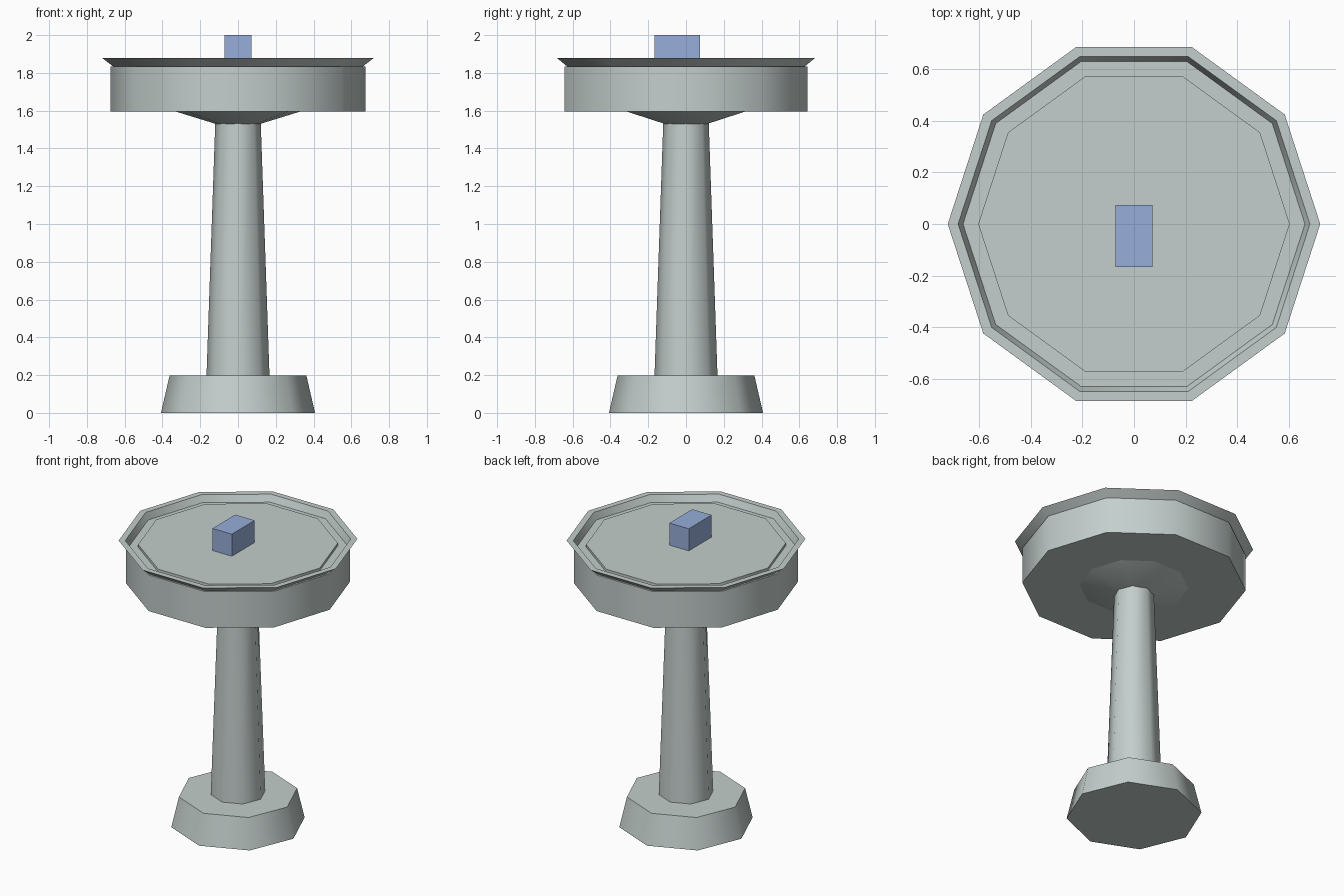
import bpy, bmesh, math

if "Cube" in bpy.data.objects:
    bpy.data.objects.remove(bpy.data.objects["Cube"])


def material(name, rgb):
    m = bpy.data.materials.new(name)
    m.diffuse_color = (*rgb, 1)
    m.use_nodes = True
    m.node_tree.nodes["Principled BSDF"].inputs["Base Color"].default_value = m.diffuse_color
    return m


stone = material("pale grey stone", (0.55, 0.62, 0.605))
blue = material("soft blue", (0.31, 0.42, 0.69))


def finish(name, bm, mat, smooth=True):
    bmesh.ops.recalc_face_normals(bm, faces=bm.faces)
    me = bpy.data.meshes.new(name)
    bm.to_mesh(me)
    bm.free()
    me.materials.append(mat)
    ob = bpy.data.objects.new(name, me)
    bpy.context.collection.objects.link(ob)
    if smooth:
        bpy.ops.object.select_all(action='DESELECT')
        ob.select_set(True)
        bpy.context.view_layer.objects.active = ob
        bpy.ops.object.shade_smooth_by_angle(angle=math.radians(50))
    return ob


def lathe(name, profile, sides, mat, ring=False):
    """Turn (radius, z) points round z; a ring closes on itself, else the ends are capped."""
    bm = bmesh.new()
    loops = []
    for r, z in profile:
        angles = [2 * math.pi * i / sides for i in range(sides)]
        loops.append([bm.verts.new((r * math.cos(a), r * math.sin(a), z)) for a in angles])
    pairs = list(zip(loops, loops[1:]))
    if ring:
        pairs.append((loops[-1], loops[0]))
    else:
        bm.faces.new(loops[0])
        bm.faces.new(loops[-1])
    for lo, hi in pairs:
        for i in range(sides):
            j = (i + 1) % sides
            bm.faces.new((lo[i], lo[j], hi[j], hi[i]))
    return finish(name, bm, mat)


# Pedestal: octagonal foot and tapered column
lathe("foot", [(0.408, 0), (0.362, 0.198)], 8, stone)
lathe("column", [(0.167, 0.19), (0.12, 1.55)], 8, stone)

# Bowl: ten-sided support cone, drum, raised floor and flared rim
lathe("support_cone", [(0.118, 1.53), (0.335, 1.597)], 10, stone)
lathe("drum", [(0.675, 1.595), (0.675, 1.835)], 10, stone)
lathe("bowl_floor", [(0.602, 1.83), (0.602, 1.853)], 10, stone)
lathe("flared_rim", [(0.66, 1.833), (0.72, 1.88), (0.68, 1.88)], 10, stone, ring=True)

# Small block resting on the bowl floor
bm = bmesh.new()
bmesh.ops.create_cube(bm, size=1)
for v in bm.verts:
    v.co = (v.co.x * 0.143, v.co.y * 0.24 - 0.047, 1.925 + v.co.z * 0.15)
finish("block", bm, blue, smooth=False)
